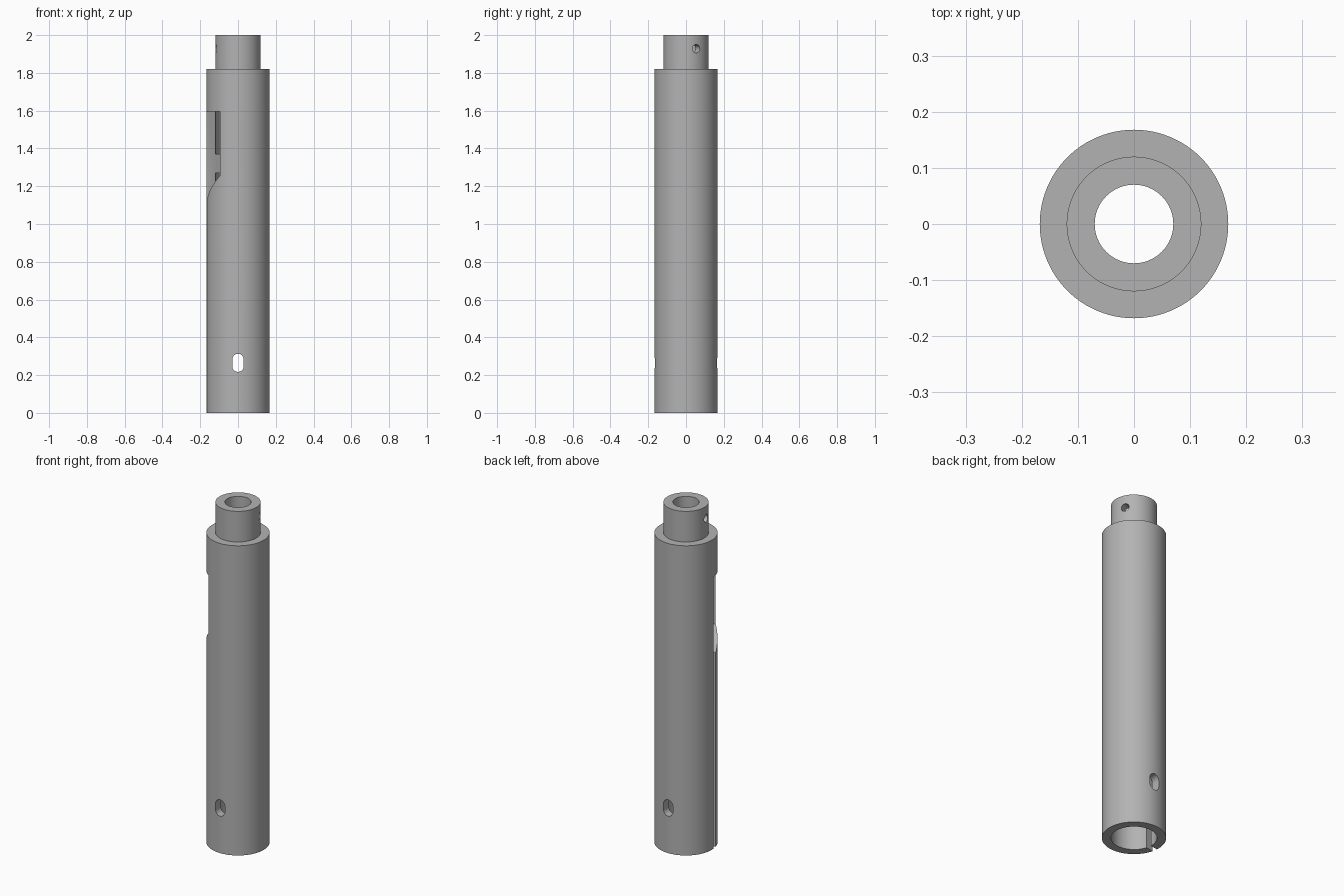
import bpy, bmesh
from math import pi, cos, sin, radians
from mathutils import Matrix, Vector

cube = bpy.data.objects.get("Cube")
if cube:
    bpy.data.objects.remove(cube, do_unlink=True)

metal = bpy.data.materials.new("grey metal")
metal.use_nodes = True
GREY = (0.45, 0.45, 0.45, 1)
metal.diffuse_color = GREY
metal.node_tree.nodes["Principled BSDF"].inputs["Base Color"].default_value = GREY


def make_object(name, bm):
    bmesh.ops.recalc_face_normals(bm, faces=bm.faces)
    mesh = bpy.data.meshes.new(name)
    bm.to_mesh(mesh)
    bm.free()
    mesh.materials.append(metal)
    obj = bpy.data.objects.new(name, mesh)
    bpy.context.collection.objects.link(obj)
    return obj


def lathe(name, profile, sides=96):
    """Spin a closed (radius, height) profile around the z axis."""
    bm = bmesh.new()
    rings = [[bm.verts.new((r * cos(2 * pi * i / sides), r * sin(2 * pi * i / sides), z))
              for r, z in profile] for i in range(sides)]
    n = len(profile)
    for i in range(sides):
        a, b = rings[i], rings[(i + 1) % sides]
        for j in range(n):
            k = (j + 1) % n
            bm.faces.new((a[j], b[j], b[k], a[k]))
    return make_object(name, bm)


def prism(name, outline, start, end, angle):
    """Extrude a (sideways, height) outline outward in the given direction."""
    bm = bmesh.new()
    face = bm.faces.new([bm.verts.new((start, v, z)) for v, z in outline])
    new = bmesh.ops.extrude_face_region(bm, geom=[face])["geom"]
    moved = [g for g in new if isinstance(g, bmesh.types.BMVert)]
    bmesh.ops.translate(bm, verts=moved, vec=Vector((end - start, 0, 0)))
    bm.transform(Matrix.Rotation(radians(angle), 4, 'Z'))
    return make_object(name, bm)


def capsule(radius, low, high, steps=16):
    """Outline of an upright rounded slot; a circle when low equals high."""
    top = [(radius * cos(pi * i / steps), high + radius * sin(pi * i / steps))
           for i in range(steps + 1)]
    bottom = [(-x, low + high - z) for x, z in top]
    return top + bottom if high > low else top + bottom[1:-1]


# Stepped tube with a narrow neck bore, a wide lower bore and an inner ring
OUTER, NECK, BORE = 0.168, 0.12, 0.07
body = lathe("sleeve_body", [
    (OUTER, 0), (OUTER, 1.82), (NECK, 1.82), (NECK, 2), (BORE, 2),
    (BORE, 1.66), (NECK, 1.66), (NECK, 1.37), (BORE, 1.37),
    (BORE, 1.27), (NECK, 1.27), (NECK, 0)])

# Side window with a sloped lower edge leading into a long key slot
W = 0.071
cutters = [
    prism("window_cutter", [(-W, 1.11), (W, 1.255), (W, 1.595), (-W, 1.595)], 0.05, 0.3, 210),
    prism("key_slot_cutter", [(-0.015, -0.1), (0.015, -0.1), (0.015, 1.2), (-0.015, 1.2)],
          0.09, 0.3, 190),
    # Rounded slots through front and back near the foot
    prism("foot_slot_cutter", capsule(0.03, 0.247, 0.283), -0.3, 0.3, 90),
]
# Pin holes in the neck
for angle in (27, 189):
    cutters.append(prism("pin_hole_cutter", capsule(0.022, 1.928, 1.928), 0.03, 0.2, angle))

for cutter in cutters:
    cutter.hide_render = True
    cut = body.modifiers.new(cutter.name, 'BOOLEAN')
    cut.operation = 'DIFFERENCE'
    cut.solver = 'EXACT'
    cut.object = cutter

bpy.ops.object.select_all(action='DESELECT')
body.select_set(True)
bpy.context.view_layer.objects.active = body
for name in [m.name for m in body.modifiers]:
    bpy.ops.object.modifier_apply(modifier=name)
for cutter in cutters:
    bpy.data.objects.remove(cutter, do_unlink=True)
bpy.ops.object.shade_smooth_by_angle(angle=radians(30))
